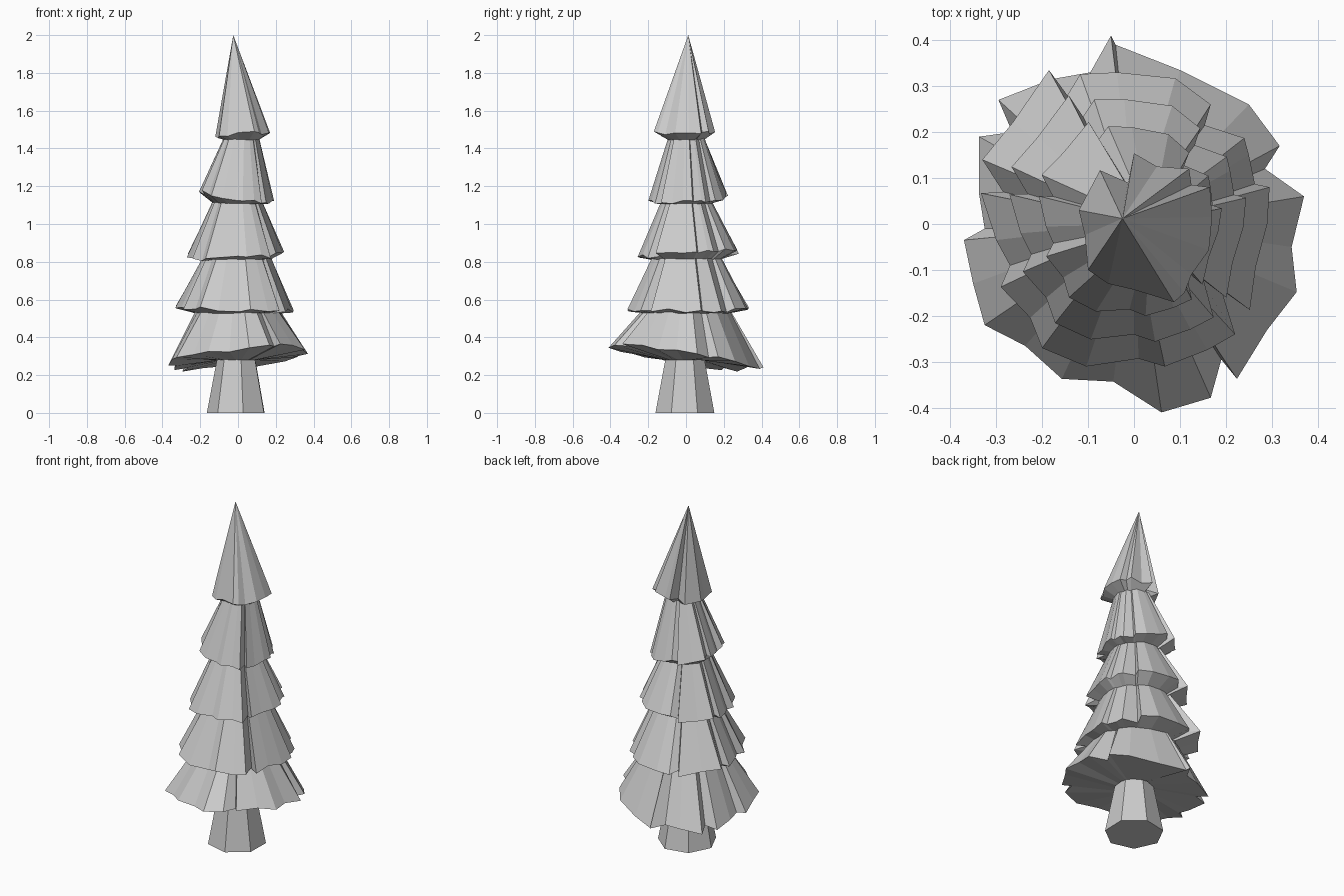
import bpy, bmesh, math, random
from mathutils import Vector

if "Cube" in bpy.data.objects:
    bpy.data.objects.remove(bpy.data.objects["Cube"])

random.seed(4)

# Pleated rim outlines seen from above (counter-clockwise)
LOW = [(.37, .06), (.285, .12), (.317, .17), (.25, .26), (.10, .335), (-.04, .39), (-.05, .41),
       (-.095, .33), (-.18, .315), (-.295, .27), (-.265, .20), (-.337, .19), (-.337, .065),
       (-.325, -.01), (-.37, -.035), (-.35, -.13), (-.325, -.22), (-.237, -.265), (-.157, -.337),
       (-.045, -.343), (.06, -.41), (.167, -.378), (.19, -.295), (.224, -.337), (.29, -.23),
       (.354, -.148), (.343, -.05)]
MID = [(.295, .08), (.263, .087), (.25, .15), (.24, .187), (.154, .215), (.167, .26), (.09, .317),
       (-.037, .33), (-.117, .326), (-.145, .28), (-.185, .335), (-.263, .222), (-.33, .14),
       (-.285, .07), (-.333, .067), (-.30, -.035), (-.27, -.09), (-.29, -.137), (-.226, -.204),
       (-.20, -.27), (-.104, -.31), (.01, -.293), (.067, -.31), (.16, -.274), (.22, -.24),
       (.19, -.143), (.252, -.187), (.265, -.093), (.29, 0)]
TOP = [(.165, .08), (.125, .085), (.12, .12), (.05, .125), (0, .154), (-.013, .09), (-.074, .117),
       (-.12, .03), (-.107, -.024), (-.10, -.10), (-.056, -.13), (0, -.143), (.087, -.17),
       (.11, -.15), (.125, -.11), (.163, -.057), (.17, .015)]


def make_object(name, rings, caps=False):
    """Bridge a stack of equal-length rings into one flat-shaded mesh."""
    bm = bmesh.new()
    loops = [[bm.verts.new(p) for p in ring] for ring in rings]
    n = len(loops[0])
    for a, b in zip(loops, loops[1:]):
        for i in range(n):
            j = (i + 1) % n
            bm.faces.new((a[i], a[j], b[j], b[i]))
    if caps:
        bm.faces.new(loops[0][::-1])
        bm.faces.new(loops[-1])
    bmesh.ops.remove_doubles(bm, verts=bm.verts, dist=1e-5)
    me = bpy.data.meshes.new(name)
    bm.to_mesh(me)
    bm.free()
    bpy.context.collection.objects.link(bpy.data.objects.new(name, me))


def shrink(pts, f, z, shift=(0, 0)):
    """Inner ring: the rim pulled in, with softened pleats."""
    mean = sum(p.length for p in pts) / len(pts)
    out = []
    for p in pts:
        q = p.normalized() * (p.length + mean) / 2 * f
        out.append((q.x + shift[0], q.y + shift[1], z))
    return out


def tier(name, outline, scale, turn, z, tilt, under, top):
    """Branch skirt: underside ring, jagged tilted rim, narrow top ring."""
    c, s = math.cos(math.radians(turn)) * scale, math.sin(math.radians(turn)) * scale
    pts = [Vector((c * x - s * y, s * x + c * y)) for x, y in outline]
    rim = [(p.x, p.y, z + tilt[0] * p.x + tilt[1] * p.y + random.uniform(-.012, .012))
           for p in pts]
    make_object(name, [shrink(pts, *under), rim, shrink(pts, *top)])


# Trunk: tapered seven-sided post
def heptagon(r, z):
    return [(r * math.cos(a) - .005, r * math.sin(a) - .005, z)
            for a in (math.radians(-27) + k * math.tau / 7 for k in range(7))]


make_object("trunk", [heptagon(.16, 0), heptagon(.105, .29)], caps=True)

# Five branch tiers, bottom to top
tier("branches_1", LOW, 1, 0, .29, (.10, -.13), (.27, .28), (.61, .54))
tier("branches_2", MID, 1, 0, .547, (-.03, 0), (.68, .525), (.58, .825))
tier("branches_3", MID, .82, -2, .838, (.05, .08), (.68, .81), (.50, 1.13))
tier("branches_4", MID, .635, -5, 1.14, (-.15, .03), (.63, 1.105), (.47, 1.46, (.02, 0)))
tier("branches_5", TOP, 1, 0, 1.475, (.08, 0), (.62, 1.445, (.01, 0)), (0, 2, (-.025, .012)))
